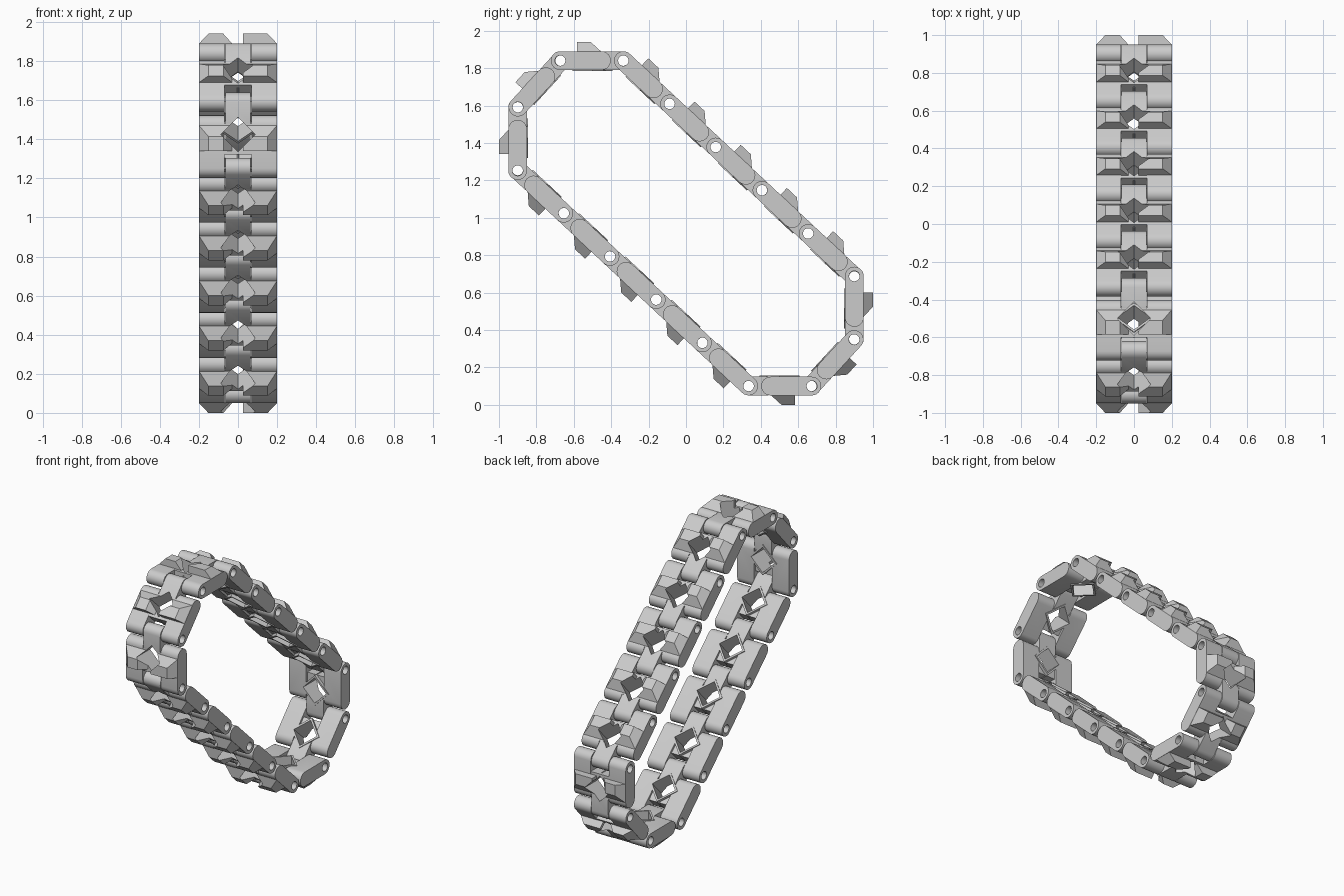
import bpy, bmesh, math
from mathutils import Matrix, Vector

if "Cube" in bpy.data.objects:
    bpy.data.objects.remove(bpy.data.objects["Cube"])

# Local link frame: x across, y along the chain (rear pin y=0, front pin y=L), z outward
L, R, HOLE = 0.338, 0.05, 0.028
MID = 0.165


def make(name, bm):
    bmesh.ops.recalc_face_normals(bm, faces=bm.faces)
    me = bpy.data.meshes.new(name)
    bm.to_mesh(me)
    bm.free()
    ob = bpy.data.objects.new(name, me)
    bpy.context.collection.objects.link(ob)
    return ob


def extrude(name, pts, vec):
    bm = bmesh.new()
    f = bm.faces.new([bm.verts.new(p) for p in pts])
    r = bmesh.ops.extrude_face_region(bm, geom=[f])
    bmesh.ops.translate(bm, vec=vec, verts=[v for v in r['geom'] if isinstance(v, bmesh.types.BMVert)])
    return make(name, bm)


def stadium(name, x0, x1, y0, y1, r=R, n=12):
    pts = []
    for c, start in ((y1, -90), (y0, 90)):
        for i in range(n + 1):
            a = math.radians(start + 180 * i / n)
            pts.append((x0, c + r * math.cos(a), r * math.sin(a)))
    return extrude(name, pts, (x1 - x0, 0, 0))


def diamond(name, r, z0, z1):
    return extrude(name, [(r, MID, z0), (0, MID + r, z0), (-r, MID, z0), (0, MID - r, z0)], (0, 0, z1 - z0))


def pin_hole(name, y, n=24):
    pts = [(-0.3, y + HOLE * math.cos(2 * math.pi * i / n), HOLE * math.sin(2 * math.pi * i / n)) for i in range(n)]
    return extrude(name, pts, (0.6, 0, 0))


def spud(name, s, inner_top, inner_base):
    # Tapered tread block with a steep front face and a sloping rear face
    bm = bmesh.new()
    rings = []
    for z, xa, xb, ya in ((0.02, inner_base, 0.199, 0.12), (0.05, inner_base, 0.199, 0.12),
                          (0.1, inner_top, 0.152, 0.175)):
        rings.append([bm.verts.new((s * x, y, z)) for x, y in ((xa, ya), (xb, ya), (xb, 0.249), (xa, 0.249))])
    for a, b in zip(rings, rings[1:]):
        for i in range(4):
            j = (i + 1) % 4
            bm.faces.new((a[i], a[j], b[j], b[i]))
    bm.faces.new(rings[0])
    bm.faces.new(rings[-1])
    return make(name, bm)


# One link: central knuckle, side lugs, web, raised diamond rim and two tread blocks
link = stadium("link", -0.065, 0.065, 0, 0.1)
adds = [
    extrude("web", [(-0.08, 0.11, -0.035), (0.08, 0.11, -0.035), (0.08, 0.11, 0.049), (-0.08, 0.11, 0.049)],
            (0, 0.157, 0)),
    stadium("lug_a", 0.07, 0.2, 0.117, L),
    stadium("lug_b", -0.2, -0.07, 0.117, L),
    diamond("rim", 0.106, -0.056, 0.03),
    spud("spud_a", 1, 0.075, 0.03),
    spud("spud_b", -1, 0.025, 0.025),
]
cuts = [diamond("opening", 0.088, -0.2, 0.2), pin_hole("rear_hole", 0), pin_hole("front_hole", L)]
for obs, op in ((adds, 'UNION'), (cuts, 'DIFFERENCE')):
    for ob in obs:
        m = link.modifiers.new(ob.name, 'BOOLEAN')
        m.operation, m.object, m.solver = op, ob, 'EXACT'
dg = bpy.context.evaluated_depsgraph_get()
mesh = bpy.data.meshes.new_from_object(link.evaluated_get(dg))
mesh.name = "track_link"
for ob in adds + cuts + [link]:
    bpy.data.objects.remove(ob)
for p in mesh.polygons:
    p.use_smooth = True
mesh.set_sharp_from_angle(angle=math.radians(30))

# Pin path: half the loop, then the same half turned by 180 degrees
half = [(-0.335, 0.87), (-0.67, 0.87), (-0.9, 0.62)]
half += [(-0.9 + 0.247 * i, 0.285 - 0.231 * i) for i in range(5)]
pins = [Vector((0, y, z + 0.97)) for y, z in half + [(-y, -z) for y, z in half]]

# Lay the links around the loop
for i, p in enumerate(pins):
    q = pins[(i + 1) % len(pins)]
    d = (q - p).normalized()
    n = Vector((0, d.z, -d.y))
    rot = Matrix((Vector((-1, 0, 0)), d, n)).transposed()
    ob = bpy.data.objects.new(f"track_link_{i + 1:02d}", mesh)
    ob.matrix_world = Matrix.Translation(p) @ rot.to_4x4()
    bpy.context.collection.objects.link(ob)
